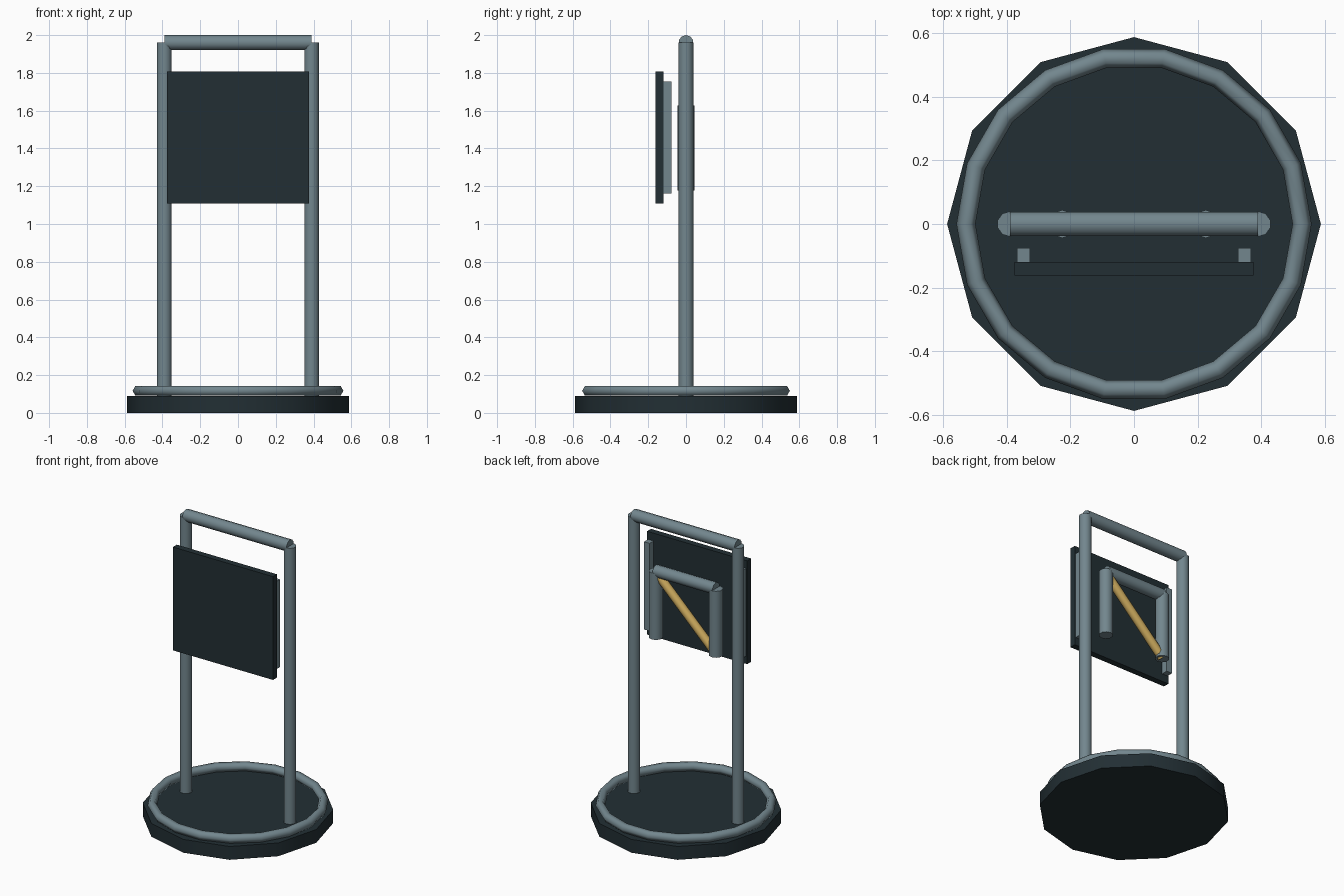
import bpy, math
from mathutils import Vector

if "Cube" in bpy.data.objects:
    bpy.data.objects.remove(bpy.data.objects["Cube"])


def material(name, rgb):
    m = bpy.data.materials.new(name)
    m.diffuse_color = (*rgb, 1)
    m.use_nodes = True
    m.node_tree.nodes["Principled BSDF"].inputs["Base Color"].default_value = m.diffuse_color
    return m


DARK = material("dark_slate", (0.016, 0.028, 0.034))
STEEL = material("steel", (0.17, 0.24, 0.27))
GOLD = material("gold", (0.60, 0.40, 0.11))


def finish(name, mat, angle=None):
    o = bpy.context.object
    o.name = name
    o.data.materials.append(mat)
    if angle:
        bpy.ops.object.shade_smooth_by_angle(angle=math.radians(angle))
    return o


def rod(name, a, b, r, mat, sides=10):
    a, b = Vector(a), Vector(b)
    d = b - a
    bpy.ops.mesh.primitive_cylinder_add(vertices=sides, radius=r, depth=d.length,
                                        location=(a + b) / 2)
    bpy.context.object.rotation_euler = d.to_track_quat('Z', 'Y').to_euler() if abs(d.x) > 1e-6 else (0, 0, 0)
    return finish(name, mat, 46)


def box(name, center, size, mat):
    bpy.ops.mesh.primitive_cube_add(size=1, location=center)
    bpy.context.object.scale = size
    bpy.ops.object.transform_apply(location=False, rotation=False, scale=True)
    return finish(name, mat)


# Round base with a raised rim ring
rod("base", (0, 0, 0), (0, 0, 0.09), 0.587, DARK, 12)
bpy.ops.mesh.primitive_torus_add(major_radius=0.528, minor_radius=0.03,
                                 major_segments=18, minor_segments=6,
                                 location=(0, 0, 0.117))
finish("base_ring", STEEL, 65)

# Tall outer frame
for side, s in (("left", -1), ("right", 1)):
    rod(side + "_post", (s * 0.39, 0, 0.08), (s * 0.39, 0, 1.96), 0.04, STEEL)
    # Side strips behind the panel
    box(side + "_panel_strip", (s * 0.347, -0.098, 1.458), (0.042, 0.044, 0.594), STEEL)
    # Legs of the small inner frame
    rod(side + "_inner_leg", (s * 0.225, 0, 1.177), (s * 0.225, 0, 1.627), 0.044, STEEL)
rod("top_bar", (-0.39, 0, 1.96), (0.39, 0, 1.96), 0.04, STEEL)

# Front panel
box("panel", (0, -0.14, 1.458), (0.75, 0.042, 0.70), DARK)

# Inner frame crossbar and diagonal brace
rod("inner_bar", (-0.225, 0, 1.627), (0.225, 0, 1.627), 0.04, STEEL)
rod("diagonal_brace", (0.225, 0, 1.62), (-0.225, 0, 1.185), 0.028, GOLD, 8)
